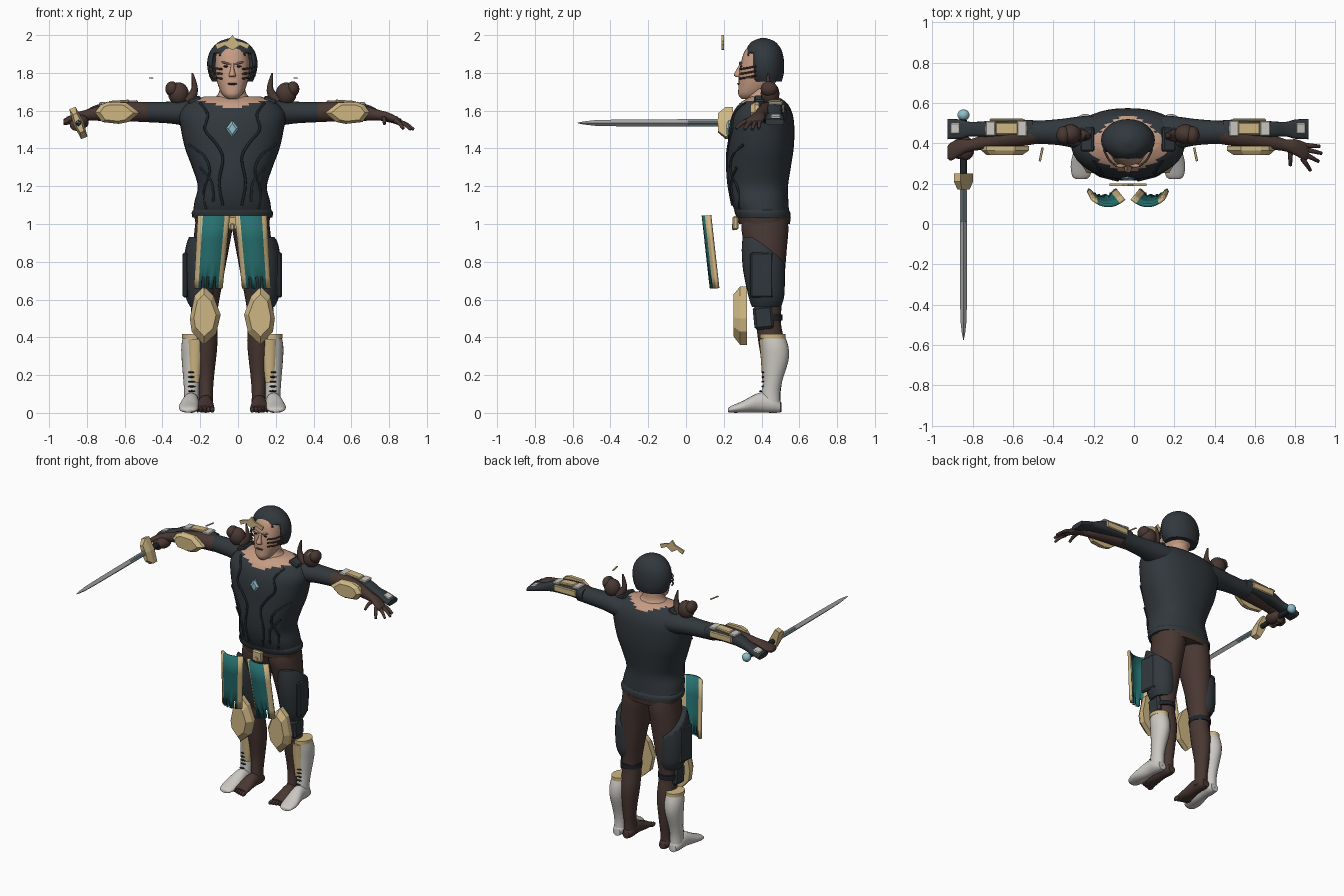
import bpy, bmesh, math
from mathutils import Vector, Matrix

if "Cube" in bpy.data.objects:
    bpy.data.objects.remove(bpy.data.objects["Cube"])

CX = -0.03  # body centre line


def mat(name, rgb):
    m = bpy.data.materials.new(name)
    m.diffuse_color = (*rgb, 1)
    m.use_nodes = True
    m.node_tree.nodes["Principled BSDF"].inputs["Base Color"].default_value = m.diffuse_color
    return m


DARK = mat("dark_slate", (0.031, 0.039, 0.046))
TRIM = mat("black_trim", (0.014, 0.018, 0.022))
BROWN = mat("dark_brown", (0.066, 0.039, 0.032))
GOLD = mat("pale_gold", (0.62, 0.47, 0.23))
TEAL = mat("teal_cloth", (0.02, 0.16, 0.16))
WHITE = mat("off_white", (0.60, 0.58, 0.54))
SKIN = mat("skin", (0.56, 0.33, 0.23))
BLUE = mat("light_blue", (0.27, 0.52, 0.58))
STEEL = mat("steel", (0.38, 0.39, 0.39))


def finish(name, bm, mats, smooth=True):
    bmesh.ops.recalc_face_normals(bm, faces=bm.faces)
    me = bpy.data.meshes.new(name)
    for f in bm.faces:
        f.smooth = smooth
    bm.to_mesh(me)
    bm.free()
    ob = bpy.data.objects.new(name, me)
    bpy.context.collection.objects.link(ob)
    for m in mats:
        me.materials.append(m)
    if smooth:
        bpy.context.view_layer.objects.active = ob
        ob.select_set(True)
        bpy.ops.object.shade_smooth_by_angle(angle=math.radians(50))
        ob.select_set(False)
    return ob


def spline(rows, steps=4):
    """Smooth curve through the given rows of numbers."""
    out = []
    for i in range(len(rows) - 1):
        p = [rows[max(0, min(len(rows) - 1, i + k))] for k in (-1, 0, 1, 2)]
        for s in range(steps):
            t = s / steps
            out.append([b + .5 * t * (c - a + t * (2 * a - 5 * b + 4 * c - d + t * (3 * (b - c) + d - a)))
                        for a, b, c, d in zip(*p)])
    return out + [list(rows[-1])]


def loft(name, axis, rows, mats, n=24, p=2.0, rule=None, drop=None, steps=4):
    """rows: (position on axis, centre u, centre v, radius u, radius v)."""
    bm = bmesh.new()
    rings = []
    for a, u, v, ru, rv in spline(rows, steps):
        ring = []
        for k in range(n):
            c, s = math.cos(2 * math.pi * k / n), math.sin(2 * math.pi * k / n)
            q = (u + ru * math.copysign(abs(c) ** (2 / p), c), v + rv * math.copysign(abs(s) ** (2 / p), s))
            ring.append(bm.verts.new({"x": (a, *q), "y": (q[0], a, q[1]), "z": (*q, a)}[axis]))
        rings.append(ring)
    for r, t in zip(rings, rings[1:]):
        for k in range(n):
            bm.faces.new((r[k], r[(k + 1) % n], t[(k + 1) % n], t[k]))
    bm.faces.new(rings[0])
    bm.faces.new(rings[-1])
    if rule:
        for f in bm.faces:
            f.material_index = rule(f.calc_center_median())
    if drop:
        bmesh.ops.delete(bm, geom=[f for f in bm.faces if drop(f.calc_center_median())], context="FACES")
    return finish(name, bm, mats)


def ball(name, loc, r, m, rot=(0, 0, 0)):
    bm = bmesh.new()
    bmesh.ops.create_uvsphere(bm, u_segments=16, v_segments=10, radius=1)
    ob = finish(name, bm, [m])
    ob.location, ob.scale, ob.rotation_euler = loc, r, rot
    return ob


def box(name, loc, size, m, rot=(0, 0, 0), bevel=.008):
    bm = bmesh.new()
    bmesh.ops.create_cube(bm, size=1, matrix=Matrix.Diagonal((*size, 1)))
    bmesh.ops.bevel(bm, geom=bm.edges[:], offset=bevel, segments=1, affect="EDGES")
    ob = finish(name, bm, [m], False)
    ob.location, ob.rotation_euler = loc, rot
    return ob


def tube(name, pts, r, m, r_end=None):
    cu = bpy.data.curves.new(name, "CURVE")
    cu.dimensions, cu.bevel_depth, cu.bevel_resolution, cu.use_fill_caps = "3D", 1, 2, True
    sp = cu.splines.new("POLY")
    rows = spline(pts, 4)
    sp.points.add(len(rows) - 1)
    for i, q in enumerate(rows):
        sp.points[i].co = (*q, 1)
        sp.points[i].radius = r + ((r if r_end is None else r_end) - r) * i / (len(rows) - 1)
    cu.materials.append(m)
    ob = bpy.data.objects.new(name, cu)
    bpy.context.collection.objects.link(ob)


def plate(name, pts, y0, y1, m, inset=1.0):
    """Outline in x, z between front y0 and back y1; the front may be inset."""
    bm = bmesh.new()
    mx, mz = (sum(q[i] for q in pts) / len(pts) for i in (0, 1))
    front = [bm.verts.new((mx + (x - mx) * inset, y0, mz + (z - mz) * inset)) for x, z in pts]
    mid = [bm.verts.new((x, y0 + (y1 - y0) * .5, z)) for x, z in pts]
    back = [bm.verts.new((x, y1, z)) for x, z in pts]
    for a, b in ((front, mid), (mid, back)):
        for k in range(len(pts)):
            j = (k + 1) % len(pts)
            bm.faces.new((a[k], a[j], b[j], b[k]))
    bm.faces.new(front)
    bm.faces.new(back)
    return finish(name, bm, [m], False)


# torso with skin neckline
TORSO = [(1.03, CX, .415, .2, .125), (1.06, CX, .405, .207, .14), (1.12, CX, .39, .2, .152), (1.2, CX, .38, .183, .16),
         (1.3, CX, .385, .213, .17), (1.4, CX, .395, .25, .175), (1.5, CX, .4, .272, .174),
         (1.58, CX, .405, .28, .16), (1.64, CX, .41, .235, .125), (1.675, CX, .415, .15, .07)]
loft("torso", "z", TORSO, [DARK, SKIN], 40, 2.3,
     lambda c: int(c.z > 1.61 + .25 * abs(c.x - CX) + (.03 if c.y > .45 else 0)))


def chest_y(dx, z):
    r = min(spline(TORSO, 8), key=lambda q: abs(q[0] - z))
    return r[2] - r[4] * max(0, 1 - abs(dx / r[3]) ** 2.3) ** (1 / 2.3)


plate("chest_gem", [(CX, 1.55), (CX + .034, 1.505), (CX, 1.455), (CX - .034, 1.505)], .215, .235, BLUE, .6)
ridges = [[(.17, 1.64), (.13, 1.58), (.145, 1.5), (.09, 1.43), (.05, 1.35), (.07, 1.22), (.05, 1.1)],
          [(.23, 1.42), (.15, 1.36), (.12, 1.28), (.15, 1.18), (.14, 1.08)],
          [(.17, 1.3), (.11, 1.22), (.1, 1.12)]]
for s in (-1, 1):
    for path in ridges:
        tube("torso_ridge", [(CX + s * d, chest_y(d, z) - .001, z) for d, z in path], .007, TRIM)
loft("hem_band", "z", [(1.035, CX, .41, .212, .143), (1.06, CX, .405, .215, .147), (1.075, CX, .4, .206, .145)], [DARK], 32, 2.3)
loft("belt", "z", [(1.0, CX, .415, .195, .135), (1.035, CX, .415, .2, .14)], [BROWN], 32, 2.3)
box("belt_buckle", (CX, .262, 1.005), (.075, .03, .075), GOLD)
box("buckle_drop", (CX, .25, .985), (.03, .015, .04), GOLD)

# neck and head
loft("neck", "z", [(1.62, CX, .4, .15, .11), (1.66, CX, .405, .105, .085), (1.7, CX, .4, .07, .068), (1.8, CX, .41, .065, .06)], [SKIN])
loft("head", "z", [(1.662, CX, .325, .025, .03), (1.685, CX, .345, .052, .068), (1.73, CX, .37, .074, .092), (1.79, CX, .385, .088, .105),
                   (1.85, CX, .395, .092, .105), (1.92, CX, .405, .08, .092), (1.965, CX, .405, .03, .04)], [SKIN], 28, 2.2)
loft("nose", "z", [(1.778, CX, .28, .017, .014), (1.79, CX, .275, .018, .022), (1.82, CX, .285, .01, .016), (1.85, CX, .292, .008, .008)], [SKIN], 12)
ball("lips", (CX, .281, 1.742), (.026, .01, .006), BROWN)
for s in (-1, 1):
    ball("eye", (CX + s * .034, .292, 1.834), (.014, .006, .005), TRIM)
    ball("brow", (CX + s * .035, .289, 1.852), (.025, .009, .006), SKIN, (0, -s * .25, 0))
    for z in (1.775, 1.8, 1.825):
        tube("cheek_strap", [(CX + s * .055, .285, z - .005), (CX + s * .095, .32, z), (CX + s * .12, .37, z + .01)], .005, BROWN)
helmet = loft("helmet", "z", [(1.755, CX, .425, .108, .082), (1.8, CX, .418, .127, .1), (1.86, CX, .415, .133, .104),
              (1.92, CX, .412, .115, .094), (1.965, CX, .41, .07, .062), (1.985, CX, .41, .012, .012)],
              [DARK], 32, 2, drop=lambda c: c.z < 1.905 and c.y < .36 and c.z < 1.88 + .3 * abs(c.x - CX))
helmet.modifiers.new("shell", "SOLIDIFY").thickness = .008
# floating tiara
tiara = [(-.092, 1.95), (-.08, 1.925), (-.04, 1.945), (0, 1.92), (.04, 1.945), (.08, 1.925), (.092, 1.95),
         (.05, 1.965), (.025, 1.97), (0, 2.0), (-.025, 1.97), (-.05, 1.965)]
plate("tiara", [(CX + x, z) for x, z in tiara], .188, .2, GOLD)

for s in (-1, 1):
    def X(d):
        return CX + s * d

    # sleeves, forearms and gauntlets
    loft("sleeve", "x", [(X(.1), .44, 1.57, .1, .08), (X(.22), .45, 1.585, .085, .07), (X(.33), .455, 1.59, .066, .058),
                         (X(.43), .455, 1.592, .058, .054), (X(.52), .455, 1.595, .056, .052)], [DARK])
    loft("forearm", "x", [(X(.45), .45, 1.592, .052, .052), (X(.56), .435, 1.595, .054, .052), (X(.68), .415, 1.588, .043, .042),
                          (X(.78), .39, 1.575, .03, .028), (X(.83), .38, 1.565, .04, .024), (X(.875), .36, 1.545, .045, .02),
                          (X(.895), .355, 1.537, .03, .012)], [BROWN])
    loft("gauntlet", "x", [(X(.47), .47, 1.605, .045, .038), (X(.55), .472, 1.61, .045, .04), (X(.7), .47, 1.6, .04, .036),
                           (X(.78), .47, 1.575, .036, .026), (X(.83), .47, 1.56, .048, .022), (X(.895), .47, 1.54, .05, .016)], [DARK], 16, 3)
    for d, z, w, h, m in ((.525, 1.646, .05, .08, WHITE), (.6, 1.647, .11, .06, GOLD), (.68, 1.638, .05, .075, WHITE), (.855, 1.567, .05, .055, WHITE)):
        box("gauntlet_panel", (X(d), .474, z), (w, h, .016), m, (0, s * (.3 if d > .8 else .07), 0), .005)
    box("gauntlet_back_panel", (X(.6), .515, 1.61), (.17, .014, .045), GOLD, bevel=.005)
    plate("forearm_plate", [(X(d), z) for d, z in ((.49, 1.588), (.56, 1.642), (.66, 1.645), (.7, 1.63), (.727, 1.59),
                            (.69, 1.54), (.6, 1.53), (.55, 1.54))], .342, .387, GOLD, .75)

    # shoulder guards
    ball("shoulder_guard", (X(.285), .445, 1.69), (.055, .05, .06), BROWN)
    ball("shoulder_guard_lobe", (X(.32), .44, 1.715), (.035, .045, .04), BROWN)
    tube("shoulder_horn", [(X(.235), .44, 1.65), (X(.2), .435, 1.71), (X(.212), .435, 1.8)], .034, BROWN, .004)
    box("collar_guard", (X(.2), .42, 1.655), (.07, .12, .03), DARK, (0, s * .4, 0))
    box("floating_sliver", (X(.335 if s > 0 else .43), .345, 1.772), (.012, .07, .006), GOLD, (0, 0, s * .2), .002)

    # bare legs and feet
    loft("leg", "z", [(1.05, X(.09), .42, .1, .115), (.97, X(.1), .418, .1, .124), (.86, X(.115), .425, .095, .108),
                      (.7, X(.13), .435, .08, .085), (.55, X(.14), .435, .063, .07), (.47, X(.14), .437, .06, .066), (.35, X(.14), .455, .06, .068),
                      (.2, X(.14), .462, .044, .05), (.1, X(.14), .455, .037, .045), (.03, X(.14), .45, .04, .05)], [BROWN])
    loft("foot", "y", [(.505, X(.14), .03, .025, .025), (.47, X(.14), .04, .038, .04), (.4, X(.142), .048, .04, .046),
                       (.32, X(.145), .03, .05, .029), (.27, X(.145), .02, .05, .018)], [BROWN], 16)
    for k in range(5):
        ball("toe", (X(.106 + .0195 * k), .258 + .006 * k, .017), (.012 - .001 * k, .026, .016), BROWN)

    # outer boots
    loft("boot", "z", [(.41, X(.21), .46, .05, .062), (.35, X(.212), .472, .058, .07), (.28, X(.213), .475, .055, .068), (.17, X(.215), .46, .044, .05),
                       (.1, X(.215), .45, .04, .048), (.03, X(.215), .45, .042, .052)], [WHITE])
    loft("boot_foot", "y", [(.5, X(.215), .03, .028, .028), (.46, X(.216), .045, .042, .045), (.39, X(.22), .055, .043, .052),
                            (.3, X(.23), .032, .053, .031), (.24, X(.232), .019, .045, .018), (.222, X(.232), .014, .025, .01)], [WHITE], 20)
    loft("boot_cuff", "z", [(.395, X(.21), .46, .056, .068), (.418, X(.21), .46, .056, .068)], [GOLD])
    loft("shin_strip", "z", [(.39, X(.195), .415, .04, .028), (.3, X(.197), .425, .038, .03), (.16, X(.2), .425, .025, .02)], [GOLD], 16)
    for k in range(6):
        ball("boot_lace", (X(.215), .407 - (.012 if k < 2 else 0), .09 + .025 * k), (.02, .008, .005), TRIM)

    # thigh sleeve with sloped top, and small calf pad
    cuff = loft("thigh_pad", "z", [(.56, X(.16), .425, .062, .076), (.62, X(.165), .425, .083, .095), (.75, X(.168), .413, .09, .11),
                                   (.86, X(.165), .405, .085, .11), (.93, X(.16), .4, .072, .1)], [DARK], 28)
    bm = bmesh.new()
    bm.from_mesh(cuff.data)
    bmesh.ops.bisect_plane(bm, geom=bm.verts[:] + bm.edges[:] + bm.faces[:], plane_co=(0, .4, .845),
                           plane_no=Vector((-s * .25, .75, 1)).normalized(), clear_outer=True)
    bmesh.ops.holes_fill(bm, edges=[e for e in bm.edges if e.is_boundary])
    bm.to_mesh(cuff.data)
    bm.free()
    box("thigh_side_plate", (X(.245), .4, .73), (.025, .12, .24), DARK, (0, 0, s * .1))
    box("calf_pad", (X(.19), .41, .505), (.055, .105, .125), DARK, (.1, 0, 0), .014)
    loft("calf_strap", "z", [(.49, X(.145), .437, .068, .073), (.52, X(.145), .437, .068, .073)], [TRIM])

    # floating knee guard
    plate("knee_guard", [(X(d), z) for d, z in ((.15, .67), (.2, .62), (.225, .5), (.215, .43), (.15, .36),
                         (.085, .42), (.062, .52), (.1, .62))], .252, .322, GOLD, .72)

    # hanging cloth panel with gold borders and cut fringe
    bm = bmesh.new()
    zs, n = (1.045, .92, .8, .72, .66), 12
    grid = []
    for z in zs:
        t = (1.045 - z) / .385
        a, b = .018 + .037 * t, .178 + .022 * t
        grid.append([bm.verts.new((X(a + (b - a) * i / n), .092 + .042 * t + .035 * abs(2 * i / n - 1) ** 2
                                   + .005 * t * (i % 2), z)) for i in range(n + 1)])
    for r in range(len(zs) - 1):
        for i in range(n):
            if r == len(zs) - 2 and i in (3, 6, 8):
                continue
            f = bm.faces.new((grid[r][i], grid[r][i + 1], grid[r + 1][i + 1], grid[r + 1][i]))
            f.material_index = 0 if 2 <= i < n - 2 else 1
    cloth = finish("hip_cloth", bm, [TEAL, GOLD])
    sol = cloth.modifiers.new("thickness", "SOLIDIFY")
    sol.thickness, sol.offset = .018, 0

# open hand: spread fingers and thumb
for tip, root in (((.92, .385, 1.505), (.845, .39, 1.54)), ((.93, .35, 1.5), (.85, .37, 1.54)), ((.915, .31, 1.5), (.85, .345, 1.54)),
                  ((.875, .265, 1.505), (.835, .325, 1.545)), ((.775, .29, 1.53), (.775, .365, 1.56))):
    tube("finger", [root, [(p + q) / 2 + (.008 if i == 2 else 0) for i, (p, q) in enumerate(zip(tip, root))], tip], .014, BROWN, .008)

# gripping hand and sword
SX, SZ = -.845, 1.535
ball("fist", (SX + .01, .375, SZ + .005), (.045, .06, .04), BROWN)
for k in range(4):
    ball("grip_finger", (SX - .012, .335 + .025 * k, SZ - .008), (.034, .014, .034), BROWN)
loft("sword_grip", "y", [(.52, SX, SZ, .016, .016), (.38, SX, SZ, .018, .018), (.22, SX, SZ, .016, .016)], [TRIM], 12)
ball("sword_pommel", (SX, .54, SZ), (.03, .028, .03), BLUE)
guard = plate("sword_guard", [(-.018, .085), (.018, .085), (.028, 0), (.018, -.085), (-.018, -.085), (-.028, 0)], -.04, .04, GOLD, .6)
guard.location, guard.rotation_euler = (SX, .21, SZ), (0, -.38, 0)
loft("sword_blade", "y", [(.18, SX, SZ, .017, .02), (-.2, SX, SZ, .018, .019), (-.48, SX, SZ, .015, .015), (-.575, SX, SZ, .001, .001)],
     [STEEL], 4, steps=2)
box("blade_inlay", (SX, .1, SZ), (.026, .18, .026), BLUE, bevel=.004)
